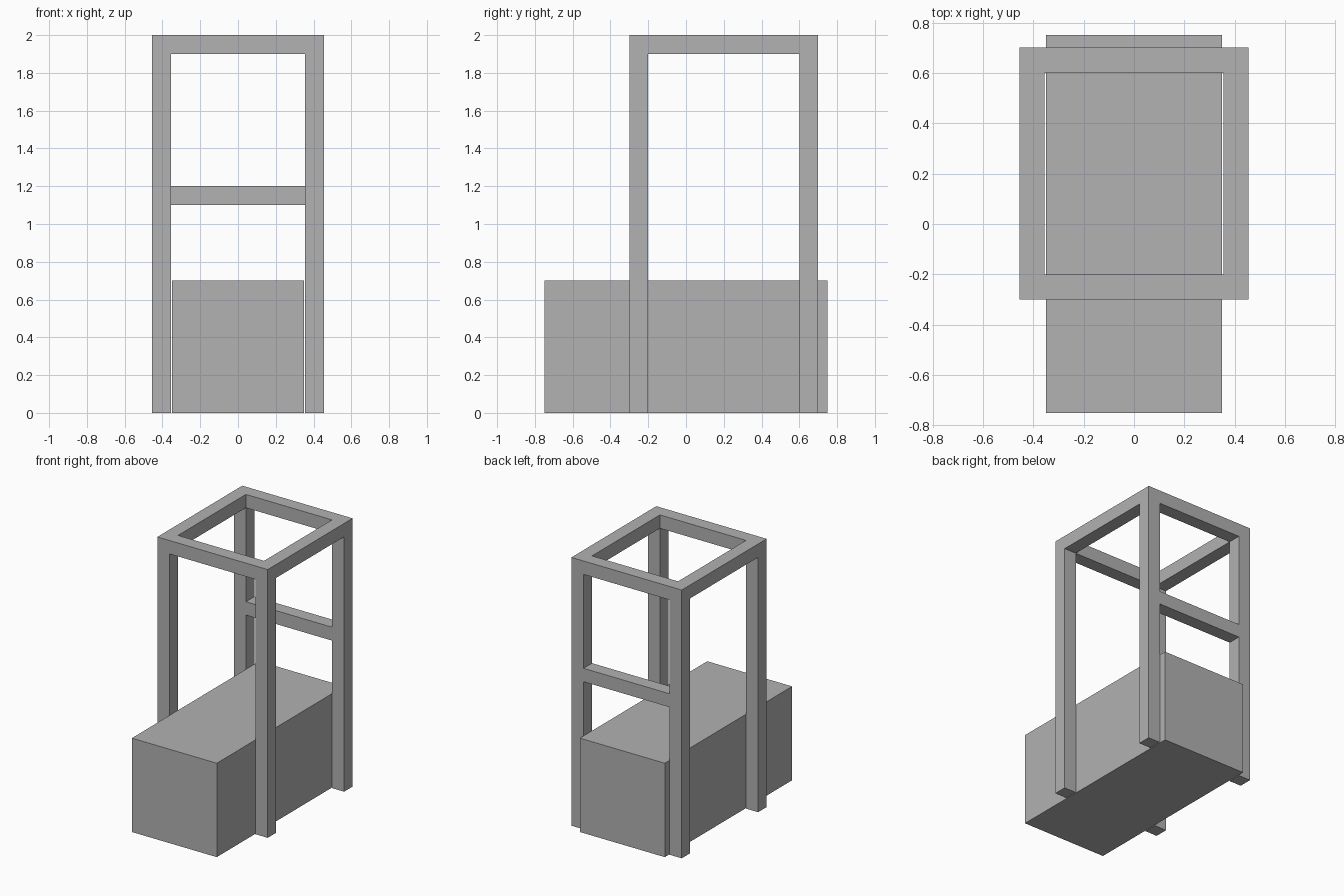
import bpy

cube = bpy.data.objects.get("Cube")
if cube:
    bpy.data.objects.remove(cube, do_unlink=True)

# Single plain grey
grey = bpy.data.materials.new("plain_grey")
grey.use_nodes = True
colour = (0.445, 0.445, 0.445, 1)
grey.diffuse_color = colour
grey.node_tree.nodes["Principled BSDF"].inputs["Base Color"].default_value = colour


def box(name, low, high):
    """Axis-aligned box between two corners."""
    centre = [(a + b) / 2 for a, b in zip(low, high)]
    bpy.ops.mesh.primitive_cube_add(size=1, location=centre)
    ob = bpy.context.object
    ob.name = name
    ob.scale = [b - a for a, b in zip(low, high)]
    bpy.ops.object.transform_apply(location=False, rotation=False, scale=True)
    ob.data.materials.append(grey)
    return ob


INNER, OUTER = 0.355, 0.455          # post faces in x
FRONT, BACK = (-0.3, -0.2), (0.6, 0.7)  # post faces in y
TOP, BEAM = 2.0, 0.1

# Solid block standing between the posts
box("base_block", (-0.35, -0.75, 0), (0.35, 0.75, 0.7))

# Four posts and the side beams
for side, x0, x1 in (("left", INNER, OUTER), ("right", -OUTER, -INNER)):
    for end, (y0, y1) in (("front", FRONT), ("back", BACK)):
        box(f"{end}_{side}_post", (x0, y0, 0), (x1, y1, TOP))
    box(f"{side}_top_beam", (x0, FRONT[1], TOP - BEAM), (x1, BACK[0], TOP))

# Cross beams at the top, and the lower back rail
for end, (y0, y1) in (("front", FRONT), ("back", BACK)):
    box(f"{end}_top_beam", (-INNER, y0, TOP - BEAM), (INNER, y1, TOP))
box("back_rail", (-INNER, BACK[0], 1.1), (INNER, BACK[1], 1.2))
